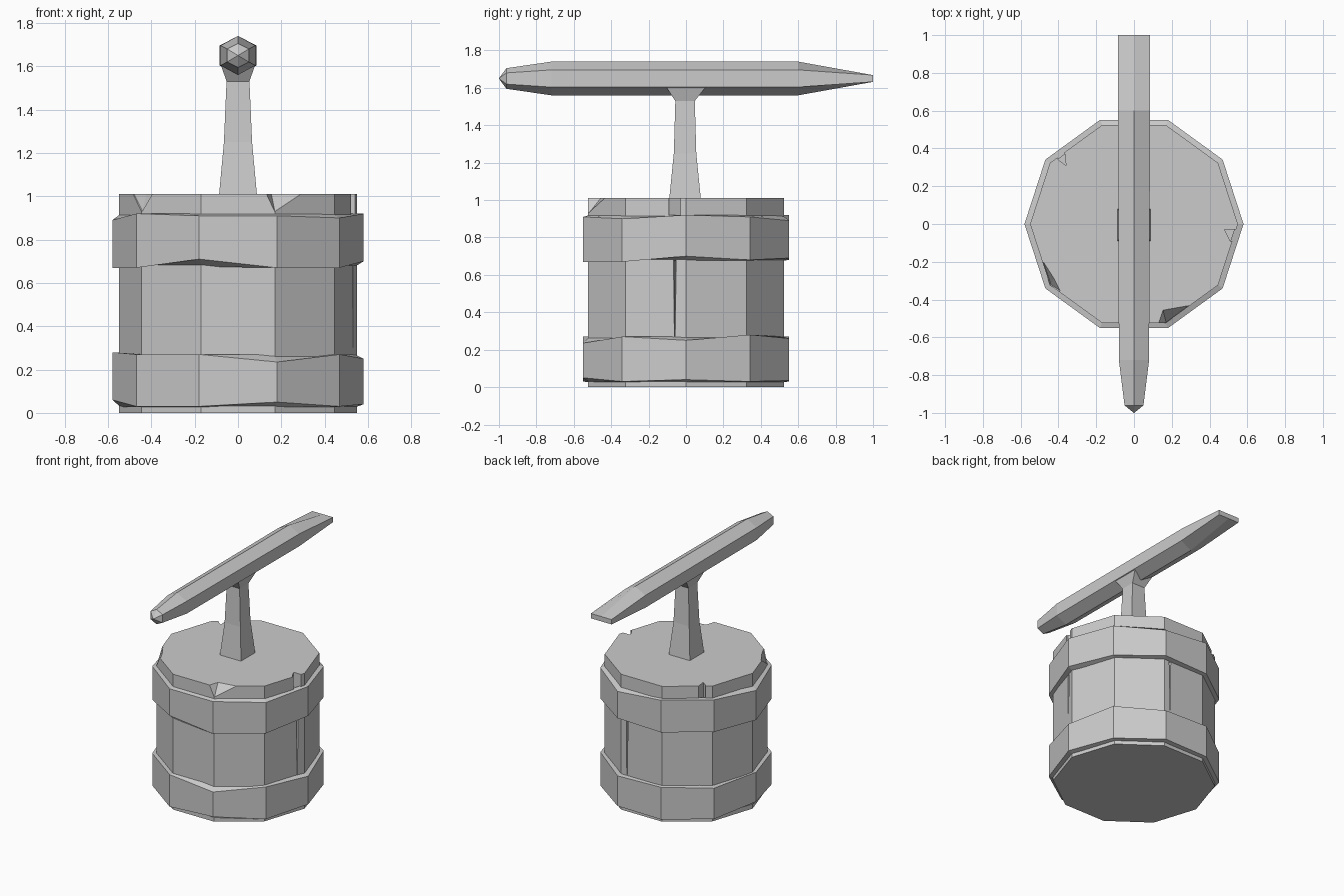
import bpy
import bmesh
from math import cos, sin, pi

SIDES = 10

default_cube = bpy.data.objects.get("Cube")
if default_cube:
    bpy.data.objects.remove(default_cube, do_unlink=True)

# Single flat colour
grey = bpy.data.materials.new("plain_grey")
grey.use_nodes = True
colour = (0.6, 0.6, 0.6, 1)
grey.diffuse_color = colour
grey.node_tree.nodes["Principled BSDF"].inputs["Base Color"].default_value = colour


def add_object(name, bm):
    """Turn a bmesh into a flat shaded object."""
    bmesh.ops.remove_doubles(bm, verts=bm.verts, dist=0.0001)
    bmesh.ops.recalc_face_normals(bm, faces=bm.faces)
    mesh = bpy.data.meshes.new(name)
    bm.to_mesh(mesh)
    bm.free()
    mesh.materials.append(grey)
    obj = bpy.data.objects.new(name, mesh)
    bpy.context.collection.objects.link(obj)
    return obj


def loft(name, rings, closed=False):
    """Bridge equal rings of points; cap the ends, or join last to first."""
    bm = bmesh.new()
    loops = [[bm.verts.new(p) for p in ring] for ring in rings]
    pairs = list(zip(loops, loops[1:]))
    if closed:
        pairs.append((loops[-1], loops[0]))
    else:
        bm.faces.new(loops[0])
        bm.faces.new(loops[-1])
    count = len(loops[0])
    for low, high in pairs:
        for i in range(count):
            j = (i + 1) % count
            bm.faces.new((low[i], low[j], high[j], high[i]))
    return add_object(name, bm)


def ring(radius, heights):
    """Ten-sided ring with its own height at each corner."""
    step = 2 * pi / SIDES
    return [(radius * cos(i * step), radius * sin(i * step), z)
            for i, z in enumerate(heights)]


def level(radius, z):
    return ring(radius, [z] * SIDES)


def carve(target, points):
    """Cut the convex hull of some points out of the target."""
    bm = bmesh.new()
    verts = [bm.verts.new(p) for p in points]
    bmesh.ops.convex_hull(bm, input=verts)
    bmesh.ops.delete(bm, geom=[v for v in bm.verts if not v.link_faces], context="VERTS")
    cutter = add_object("chip_cutter", bm)
    cutter.hide_render = True
    modifier = target.modifiers.new("chip", "BOOLEAN")
    modifier.operation = "DIFFERENCE"
    modifier.solver = "EXACT"
    modifier.object = cutter
    bpy.context.view_layer.objects.active = target
    bpy.ops.object.modifier_apply(modifier=modifier.name)
    bpy.data.objects.remove(cutter, do_unlink=True)


def prism(footprint, bottom, top):
    return [(x, y, z) for x, y in footprint for z in (bottom, top)]


# Drum-shaped head
drum = loft("drum_head", [level(0.55, 0), level(0.55, 1.01)])

# Chips along the top rim
TOP = 1.03
carve(drum, [(0.12, -0.53, TOP), (0.15, -0.44, TOP), (0.32, -0.41, TOP),
             (0.35, -0.6, TOP), (0.12, -0.6, TOP),
             (0.17, -0.52, 0.93), (0.17, -0.6, 0.93)])
carve(drum, [(-0.49, -0.17, TOP), (-0.42, -0.28, TOP), (-0.38, -0.36, TOP),
             (-0.6, -0.2, TOP), (-0.45, -0.5, TOP),
             (-0.44, -0.32, 0.93), (-0.6, -0.4, 0.93)])
carve(drum, prism([(0.48, -0.03), (0.6, -0.03), (0.6, -0.09), (0.51, -0.09)], 0.9, TOP))
carve(drum, prism([(-0.36, 0.31), (-0.40, 0.34), (-0.43, 0.4), (-0.37, 0.4)], 0.9, TOP))

# Tapering cracks between the bands
carve(drum, [(0.6, -0.08, 0.7), (0.6, -0.04, 0.7), (0.49, -0.06, 0.7),
             (0.6, -0.06, 0.25), (0.52, -0.06, 0.25)])
carve(drum, [(0.1, 0.6, 0.7), (0.14, 0.6, 0.7), (0.12, 0.48, 0.7),
             (0.12, 0.6, 0.25), (0.12, 0.51, 0.25)])


# Two uneven bands around the head
def band(name, bottoms, tops, inner_bottom, inner_top):
    loft(name, [level(0.54, inner_bottom), ring(0.58, bottoms),
                ring(0.58, tops), level(0.54, inner_top)], closed=True)


band("lower_band",
     [0.04, 0.03, 0.035, 0.03, 0.03, 0.06, 0.03, 0.03, 0.05, 0.03],
     [0.25, 0.28, 0.26, 0.27, 0.26, 0.28, 0.27, 0.27, 0.235, 0.27],
     0.025, 0.27)
band("upper_band",
     [0.7, 0.68, 0.69, 0.68, 0.68, 0.67, 0.67, 0.71, 0.67, 0.67],
     [0.92, 0.91, 0.89, 0.92, 0.92, 0.89, 0.92, 0.91, 0.91, 0.9],
     0.675, 0.92)

# Square post, flaring at both ends: height, half width, front, back
post = [(1.0, 0.088, -0.09, 0.08), (1.25, 0.065, -0.065, 0.055),
        (1.53, 0.053, -0.057, 0.047), (1.61, 0.08, -0.11, 0.11)]
loft("post", [[(-w, front, z), (w, front, z), (w, back, z), (-w, back, z)]
              for z, w, front, back in post])

# Six-sided grip with a blunt point in front and a wedge at the back:
# position, half width, ridge height, shoulder height
AXIS = 1.65
grip = [(-1, 0.001, 0.001, 0.0005), (-0.96, 0.05, 0.055, 0.03),
        (-0.72, 0.08, 0.09, 0.046), (0.6, 0.085, 0.09, 0.046),
        (1, 0.085, 0.018, 0.018)]
loft("grip", [[(0, y, AXIS + r), (w, y, AXIS + s), (w, y, AXIS - s),
               (0, y, AXIS - r), (-w, y, AXIS - s), (-w, y, AXIS + s)]
              for y, w, r, s in grip])
